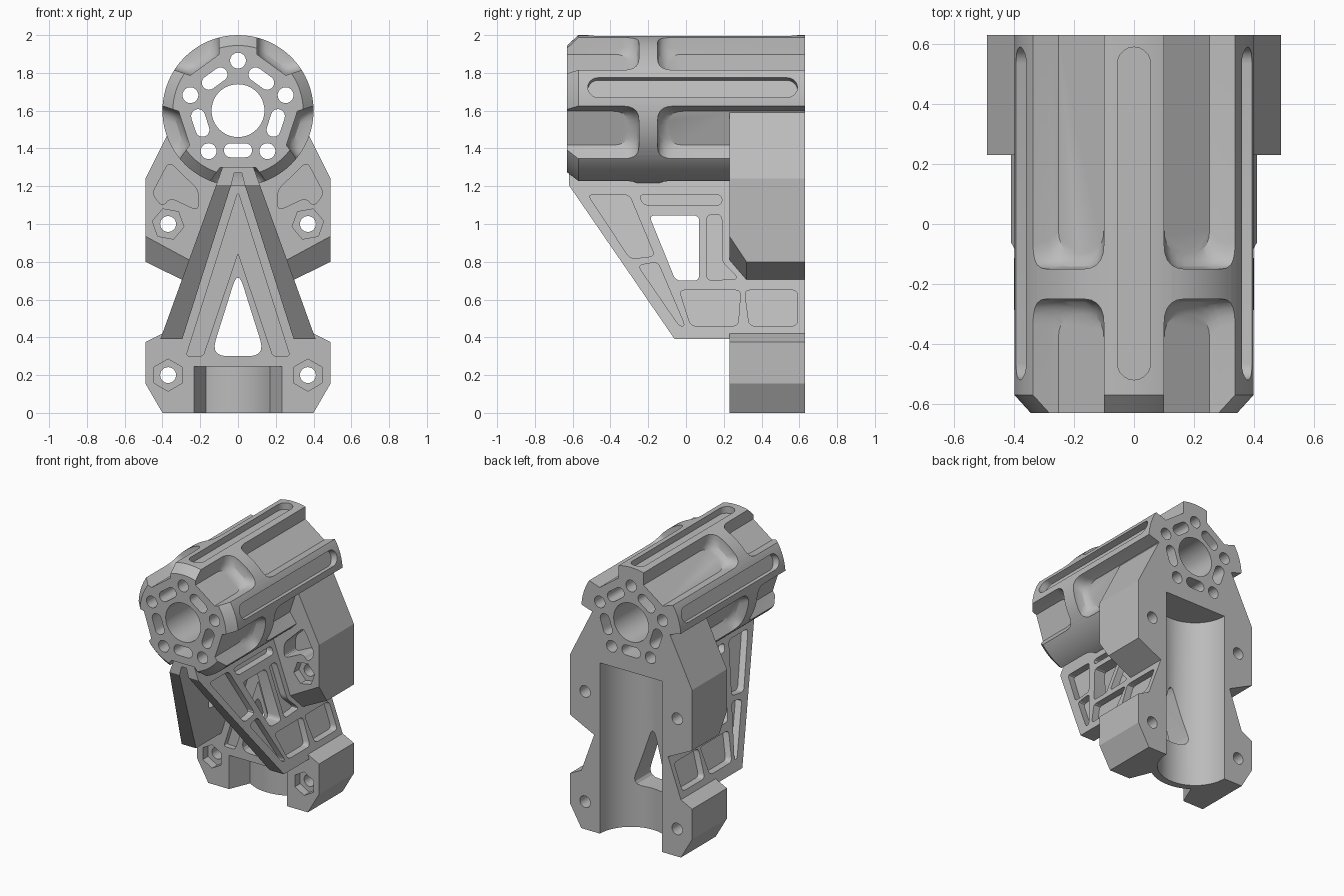
import bpy, bmesh, math
from mathutils import Vector

if "Cube" in bpy.data.objects:
    bpy.data.objects.remove(bpy.data.objects["Cube"])

CZ = 1.6  # barrel axis height
RIBS = [math.radians(a) for a in (90, 18, -54, -126, 162)]
GAPS = [math.radians(a) for a in (54, -18, -90, -162, 126)]


def solid(name, lofts):
    """One mesh object made of closed lofts; each loft is a list of equal rings."""
    bm = bmesh.new()
    for rings in lofts:
        vs = [[bm.verts.new(p) for p in ring] for ring in rings]
        n = len(vs[0])
        for a, b in zip(vs, vs[1:]):
            for i in range(n):
                j = (i + 1) % n
                bm.faces.new((a[i], a[j], b[j], b[i]))
        bm.faces.new(vs[0][::-1])
        bm.faces.new(vs[-1])
    bmesh.ops.recalc_face_normals(bm, faces=bm.faces)
    me = bpy.data.meshes.new(name)
    bm.to_mesh(me)
    bm.free()
    ob = bpy.data.objects.new(name, me)
    bpy.context.collection.objects.link(ob)
    return ob


def combine(target, other, op):
    mod = target.modifiers.new(op.lower(), 'BOOLEAN')
    mod.operation, mod.solver, mod.object = op, 'EXACT', other
    bpy.context.view_layer.objects.active = target
    bpy.ops.object.modifier_apply(modifier=mod.name)
    bpy.data.objects.remove(other)


def cut(target, lofts):
    combine(target, solid("cutter", lofts), 'DIFFERENCE')


def rounded(pts, r, n=5):
    """Round each corner of a 2D outline."""
    out = []
    pts = [Vector(p) for p in pts]
    for i, p in enumerate(pts):
        ends = []
        for q in (pts[i - 1], pts[(i + 1) % len(pts)]):
            d = q - p
            ends.append(p + d.normalized() * min(r, d.length * 0.48))
        for k in range(n + 1):
            t = k / n
            out.append(tuple(ends[0] * (1 - t) ** 2 + p * 2 * t * (1 - t) + ends[1] * t * t))
    return out


def mirrored(half):
    return half + [(-x, z) for x, z in reversed(half)]


def along_y(pts, y0, y1):
    return [[(x, y, z) for x, z in pts] for y in (y0, y1)]


def along_z(pts, z0, z1):
    return [[(x, y, z) for x, y in pts] for z in (z0, z1)]


def circle(cx, cy, r, n=48, turn=0.0):
    return [(cx + r * math.cos(turn + math.tau * i / n),
             cy + r * math.sin(turn + math.tau * i / n)) for i in range(n)]


def capsule(half_w, v0, v1, n=10):
    """Outline with round ends, half_w across, running from v0 to v1."""
    a = [math.pi * i / n for i in range(n + 1)]
    return ([(half_w * math.cos(t), v1 - half_w + half_w * math.sin(t)) for t in a] +
            [(-half_w * math.cos(t), v0 + half_w - half_w * math.sin(t)) for t in a])


def polar(a, r, t, y):
    """Point at radius r and sideways offset t around the barrel axis."""
    return (r * math.cos(a) - t * math.sin(a), y, CZ + r * math.sin(a) + t * math.cos(a))


# Barrel with chamfered front end
barrel = solid("barrel", [[[(x, y, z) for x, z in circle(0, CZ, r, 80)]
                           for y, r in ((-0.63, 0.345), (-0.57, 0.4), (0.63, 0.4))]])

# Filleted pockets between the ribs, leaving a ring near the front
pockets = []
for a in GAPS:
    for sign, edge in ((1, -0.15), (-1, -0.25)):
        rings = []
        for r, inset in ((0.30, 0.05), (0.312, 0.025), (0.33, 0.008), (0.36, 0), (0.43, 0)):
            w = 0.7265 * r - 0.1237
            e, far = edge + sign * inset, sign * 0.75
            plan = rounded([(-w, e), (w, e), (w, far), (-w, far)], 0.085)
            rings.append([polar(a, r, t, y) for t, y in plan])
        pockets.append(rings)
cut(barrel, pockets)

# Long round-ended grooves in the upper ribs
cut(barrel, [[[polar(a, r, t, y) for t, y in capsule(0.055, -0.52, 0.59)] for r in (0.35, 0.45)]
             for a in (RIBS[0], RIBS[1], RIBS[4])])


# Clamp block: feet, waist and shoulders, with the shoulder chamfered below the front
def clamp_section(shoulder, waist):
    return mirrored([(0.315, 1.59), (0.49, 1.24), (0.49, shoulder), waist,
                     (0.40, 0.42), (0.49, 0.375), (0.49, 0.155), (0.40, 0)])


bracket = solid("bracket", [[[(x, y, z) for x, z in clamp_section(s, w)] for y, s, w in
                             ((0.23, 0.935, (0.259, 0.81)), (0.32, 0.80, (0.297, 0.705)),
                              (0.63, 0.80, (0.297, 0.705)))]])

# Pair of leaning gusset legs, cut to a slope at the front
gusset = solid("gusset", [along_y(mirrored([(0.07, 1.333), (0.411, 0.39), (0.295, 0.39),
                                            (0.035, 1.21), (0.02, 1.27)]), -0.62, 0.25)])
slope = [(-0.72, 1.351), (0.0, 0.303), (-0.9, 0.30), (-0.9, 1.35)]
cut(gusset, [[[(x, y, z) for y, z in slope] for x in (-0.8, 0.8)]])
combine(bracket, gusset, 'UNION')
combine(bracket, barrel, 'UNION')

# Bore, rib holes and slots through the whole barrel
holes = [along_y(circle(0, CZ, 0.14, 64), -0.8, 0.8)]
for a in RIBS:
    holes.append([[polar(a, 0.265 + u, v, y) for u, v in circle(0, 0, 0.042, 28)]
                  for y in (-0.8, 0.8)])
for a in GAPS:
    holes.append([[polar(a, 0.21 + u, v, y) for u, v in capsule(0.037, -0.075, 0.075)]
                  for y in (-0.8, 0.8)])
cut(bracket, holes)

# Half-round channel up the back
cut(bracket, [along_z(circle(0, 0.63, 0.25, 64), -0.1, 1.24)])

# Front relief at the foot, following the channel wall
arc = [(0.3 * math.sin(t), 0.63 - 0.3 * math.cos(t))
       for t in [0.602 - 1.204 * i / 14 for i in range(15)]]
cut(bracket, [along_z([(0.245, 0.2)] + arc + [(-0.245, 0.2)], -0.1, 0.245)])

# Shallow V panel between the legs and the window into the channel
panel = rounded([(0, 1.17), (0.275, 0.30), (0.185, 0.30), (0, 0.85),
                 (-0.185, 0.30), (-0.275, 0.30)], 0.02)
cut(bracket, [along_y(panel, 0.18, 0.27)])
cut(bracket, [along_y(rounded([(0, 0.76), (0.145, 0.30), (-0.145, 0.30)], 0.09), 0.1, 0.55)])


# Pockets and one through window on the outer side of each leg
def leg_x(z):
    return 0.1 + 0.3614 * (1.25 - z)


side_pockets = [
    ([(-0.52, 1.155), (-0.30, 1.155), (-0.165, 0.83), (-0.295, 0.815)], 0.05),
    ([(-0.25, 1.155), (0.19, 1.155), (0.19, 1.10), (-0.225, 1.10)], 0.05),
    ([(-0.195, 1.045), (0.07, 1.045), (0.07, 0.70), (-0.055, 0.70)], 0.16),
    ([(0.11, 1.05), (0.19, 1.05), (0.19, 0.80), (0.28, 0.71), (0.11, 0.70)], 0.05),
    ([(-0.255, 0.78), (-0.15, 0.80), (-0.005, 0.46), (-0.035, 0.46)], 0.05),
    ([(-0.035, 0.65), (0.29, 0.65), (0.275, 0.46), (0.025, 0.46)], 0.05),
    ([(0.31, 0.65), (0.59, 0.65), (0.59, 0.46), (0.335, 0.46)], 0.05),
]
for side in (1, -1):
    cut(bracket, [[[(side * (leg_x(z) + d), y, z) for y, z in rounded(pts, 0.03, 4)]
                   for d in (-depth, 0.05)] for pts, depth in side_pockets])

# Shoulder pockets, hexagonal nut recesses and bolt holes
shoulder = [(0.365, 1.33), (0.455, 1.16), (0.40, 1.09), (0.36, 1.14), (0.21, 1.07), (0.21, 1.18)]
for side in (1, -1):
    cut(bracket, [along_y(rounded([(side * x, z) for x, z in shoulder], 0.035), 0.2, 0.36)])
    for z, turn in ((1.0, 0.18), (0.2, math.pi / 6)):
        cut(bracket, [along_y(circle(side * 0.37, z, 0.085, 6, turn * side), 0.2, 0.29)])
        cut(bracket, [along_y(circle(side * 0.37, z, 0.042, 28), 0.2, 0.8)])

# Single grey finish, smooth curves with crisp edges
grey = bpy.data.materials.new("plain grey")
grey.diffuse_color = (0.5, 0.5, 0.5, 1)
grey.use_nodes = True
grey.node_tree.nodes["Principled BSDF"].inputs["Base Color"].default_value = grey.diffuse_color
bracket.data.materials.clear()
bracket.data.materials.append(grey)
for f in bracket.data.polygons:
    f.material_index = 0
bpy.ops.object.select_all(action='DESELECT')
bracket.select_set(True)
bpy.context.view_layer.objects.active = bracket
bpy.ops.object.shade_smooth_by_angle(angle=math.radians(25))
